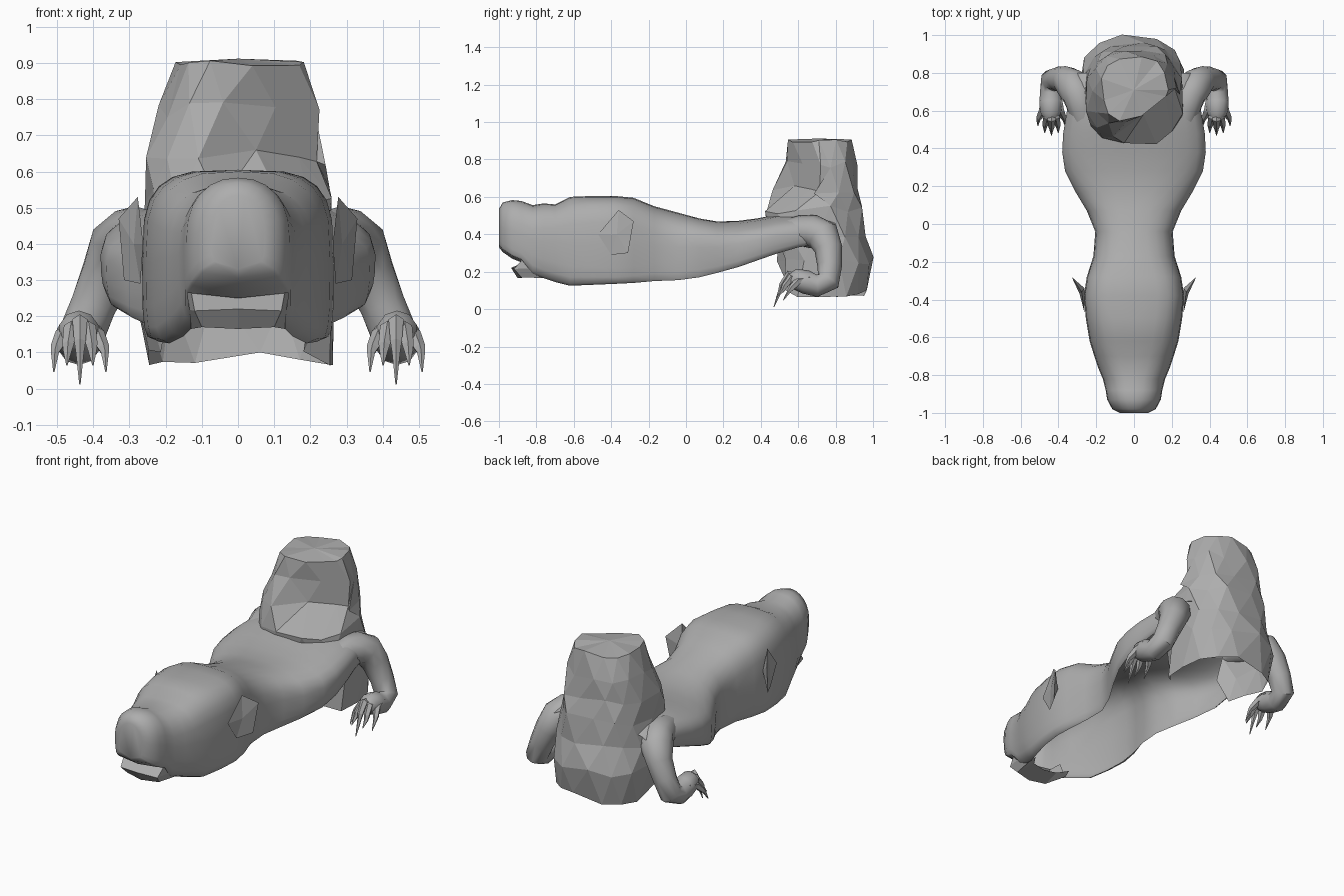
import bpy, bmesh, math, random
from mathutils import Vector

random.seed(4)
if "Cube" in bpy.data.objects:
    bpy.data.objects.remove(bpy.data.objects["Cube"])

grey = bpy.data.materials.new("plain grey")
grey.use_nodes = True
tone = (0.42, 0.42, 0.42, 1)
grey.diffuse_color = tone
grey.node_tree.nodes["Principled BSDF"].inputs["Base Color"].default_value = tone


def finish(name, bm, smooth=True, fix=True):
    if fix:
        bmesh.ops.recalc_face_normals(bm, faces=bm.faces)
    mesh = bpy.data.meshes.new(name)
    bm.to_mesh(mesh)
    bm.free()
    mesh.materials.append(grey)
    obj = bpy.data.objects.new(name, mesh)
    bpy.context.collection.objects.link(obj)
    if smooth:
        bpy.ops.object.select_all(action='DESELECT')
        obj.select_set(True)
        bpy.context.view_layer.objects.active = obj
        bpy.ops.object.shade_smooth_by_angle(angle=math.radians(50))
    return obj


def mirror(obj):
    m = obj.modifiers.new("mirror", 'MIRROR')
    m.use_clip = True


def loft(bm, rings, closed, caps=False):
    """Bridge a list of point rings with quads."""
    rows = [[bm.verts.new(p) for p in ring] for ring in rings]
    n = len(rows[0])
    for a, b in zip(rows, rows[1:]):
        for i in range(n if closed else n - 1):
            j = (i + 1) % n
            bm.faces.new((a[i], a[j], b[j], b[i]))
    if caps:
        bm.faces.new(rows[0])
        bm.faces.new(rows[-1])
    return rows


def tube(bm, path, sides):
    """Tapered tube through (x, y, z, radius) points."""
    pts = [Vector(p[:3]) for p in path]
    rings = []
    for i, p in enumerate(pts):
        d = (pts[min(i + 1, len(pts) - 1)] - pts[max(i - 1, 0)]).normalized()
        u = d.cross(Vector((1, 0, 0))).normalized()
        v = d.cross(u)
        rings.append([p + path[i][3] * (math.cos(t) * u + math.sin(t) * v)
                      for t in (2 * math.pi * k / sides for k in range(sides))])
    loft(bm, rings, True, True)


# Hollow body: y, top, half width, height of widest point, bottom,
# half width of the lower edge, roundness (low is boxy)
stations = [
    (-1.0, .535, .075, .43, .345, .06, 1), (-.98, .57, .115, .43, .32, .10, 1),
    (-.93, .583, .142, .42, .285, .125, .9), (-.88, .578, .15, .40, .265, .14, .85),
    (-.82, .556, .165, .37, .19, .13, .85), (-.76, .565, .19, .36, .165, .13, .75),
    (-.70, .56, .21, .36, .145, .15, .7), (-.62, .60, .235, .35, .125, .19, .65),
    (-.50, .605, .255, .35, .13, .22, .6), (-.38, .605, .265, .34, .135, .23, .55),
    (-.28, .595, .25, .34, .14, .22, .6), (-.17, .55, .215, .34, .15, .20, .75),
    (-.04, .515, .205, .33, .155, .195, .85), (.07, .485, .25, .33, .17, .235, .85),
    (.17, .468, .31, .33, .195, .29, .85), (.28, .472, .365, .35, .225, .34, .85),
    (.38, .485, .38, .37, .26, .355, .85), (.48, .505, .375, .39, .295, .35, .85),
    (.60, .52, .355, .41, .33, .33, .85), (.72, .51, .345, .42, .35, .31, .85),
    (.80, .48, .31, .42, .36, .28, .9)]
rings = []
for y, top, w, mid, low, wl, power in stations:
    ring = []
    for k in range(7):
        t = math.pi / 2 * k / 6
        ring.append((w * math.sin(t) ** power, y, mid + (top - mid) * math.cos(t) ** power))
    for k in range(1, 5):
        t = math.pi / 2 * k / 4
        ring.append((wl + (w - wl) * max(math.cos(t), 0) ** power, y,
                     mid - (mid - low) * math.sin(t) ** power))
    rings.append(ring)
bm = bmesh.new()
rows = loft(bm, rings, False)
# Closed nose front and roof of the mouth
roof = [bm.verts.new((0, r[-1].co.y, r[-1].co.z - .015)) for r in rows[:4]]
bm.faces.new(rows[0] + [roof[0]])
for i in range(3):
    bm.faces.new((rows[i][-1], rows[i + 1][-1], roof[i + 1], roof[i]))
mirror(finish("body_shell", bm))

# Lower jaw lip and chin
bm = bmesh.new()
loft(bm, [[(0, -.87, .25), (.13, -.87, .27), (.14, -.80, .275)],
          [(0, -.935, .22), (.12, -.92, .215), (.145, -.78, .22)],
          [(0, -.90, .165), (.10, -.88, .17), (.13, -.74, .165)],
          [(0, -.78, .18), (.08, -.76, .18), (.12, -.70, .18)]], False)
mirror(finish("lower_jaw", bm, smooth=False, fix=False))

# Ears: shallow angular cups against the head
bm = bmesh.new()
outline = [(.262, -.47, .40), (.277, -.36, .53), (.33, -.28, .47),
           (.315, -.31, .30), (.27, -.40, .29)]
rim = [bm.verts.new(p) for p in outline]
inner = bm.verts.new((.288, -.37, .40))
back = bm.verts.new((.262, -.34, .40))
for i in range(5):
    bm.faces.new((rim[i], rim[(i + 1) % 5], inner))
    bm.faces.new((rim[(i + 1) % 5], rim[i], back))
mirror(finish("ears", bm, smooth=False))

# Limbs bent down to the ground
bm = bmesh.new()
tube(bm, [(.26, .50, .42, .05), (.27, .60, .42, .08), (.29, .68, .415, .09),
          (.325, .735, .39, .09), (.36, .762, .32, .075), (.40, .768, .23, .066),
          (.432, .76, .15, .064), (.44, .70, .125, .06), (.44, .64, .145, .064),
          (.44, .585, .16, .056), (.44, .55, .155, .03)], 10)
mirror(finish("limbs", bm))

# Five toes per paw, fanning out into claws
bm = bmesh.new()
for i in range(5):
    s = (i - 2) / 2
    x = .437 + .035 * s
    fy = .55 + .05 * s * s
    drop = .035 * abs(s)
    tube(bm, [(x, fy + .06, .165, .022), (x + .012 * s, fy, .185 - drop, .022),
              (x + .03 * s, fy - .035, .13 - drop / 2, .017),
              (x + .034 * s, fy - .045, .10, .012),
              (x + .037 * s, fy - .08, .012 + .035 * (i % 2) + drop, .002)], 5)
mirror(finish("toes_and_claws", bm, smooth=False))

# Faceted hollow stump: z, left, right, front, back
levels = [(.085, -.26, .27, .50, .96), (.26, -.28, .27, .45, .995),
          (.40, -.265, .26, .43, .96), (.53, -.26, .255, .415, .945),
          (.64, -.25, .25, .44, .93), (.77, -.215, .225, .50, .91),
          (.90, -.17, .18, .54, .88)]
bm = bmesh.new()
sides = 13
rings = []
for n, (z, x0, x1, y0, y1) in enumerate(levels):
    ring = []
    for k in range(sides):
        a = 2 * math.pi * (k + .5 * (n % 2)) / sides
        c, s = math.cos(a), math.sin(a)
        r = random.uniform(.95, 1.04)
        x = (x0 + x1) / 2 + (x1 - x0) / 2 * r * math.copysign(abs(c) ** .75, c)
        y = (y0 + y1) / 2 + (y1 - y0) / 2 * r * math.copysign(abs(s) ** .75, s)
        # Corner broken away at the upper front
        if z > .6 and x > -.06 and s < 0:
            y = max(y, .54 + .8 * max(x, 0))
        ring.append((x, y, z + random.uniform(-.025, .025) * (.3 if z > .85 else 1)))
    rings.append(ring)
rows = loft(bm, rings, True)
hub = bm.verts.new((0, .71, .912))
for i in range(sides):
    bm.faces.new((rows[-1][i], rows[-1][(i + 1) % sides], hub))
bmesh.ops.triangulate(bm, faces=bm.faces[:], quad_method='SHORT_EDGE')
bmesh.ops.recalc_face_normals(bm, faces=bm.faces)
# Open the front below, where the body passes inside
inside = [f for f in bm.faces if f.calc_center_median().z < .42
          and f.calc_center_median().y < .56 and abs(f.calc_center_median().x) < .2]
bmesh.ops.delete(bm, geom=inside, context='FACES')
finish("tree_stump", bm, smooth=False, fix=False)
